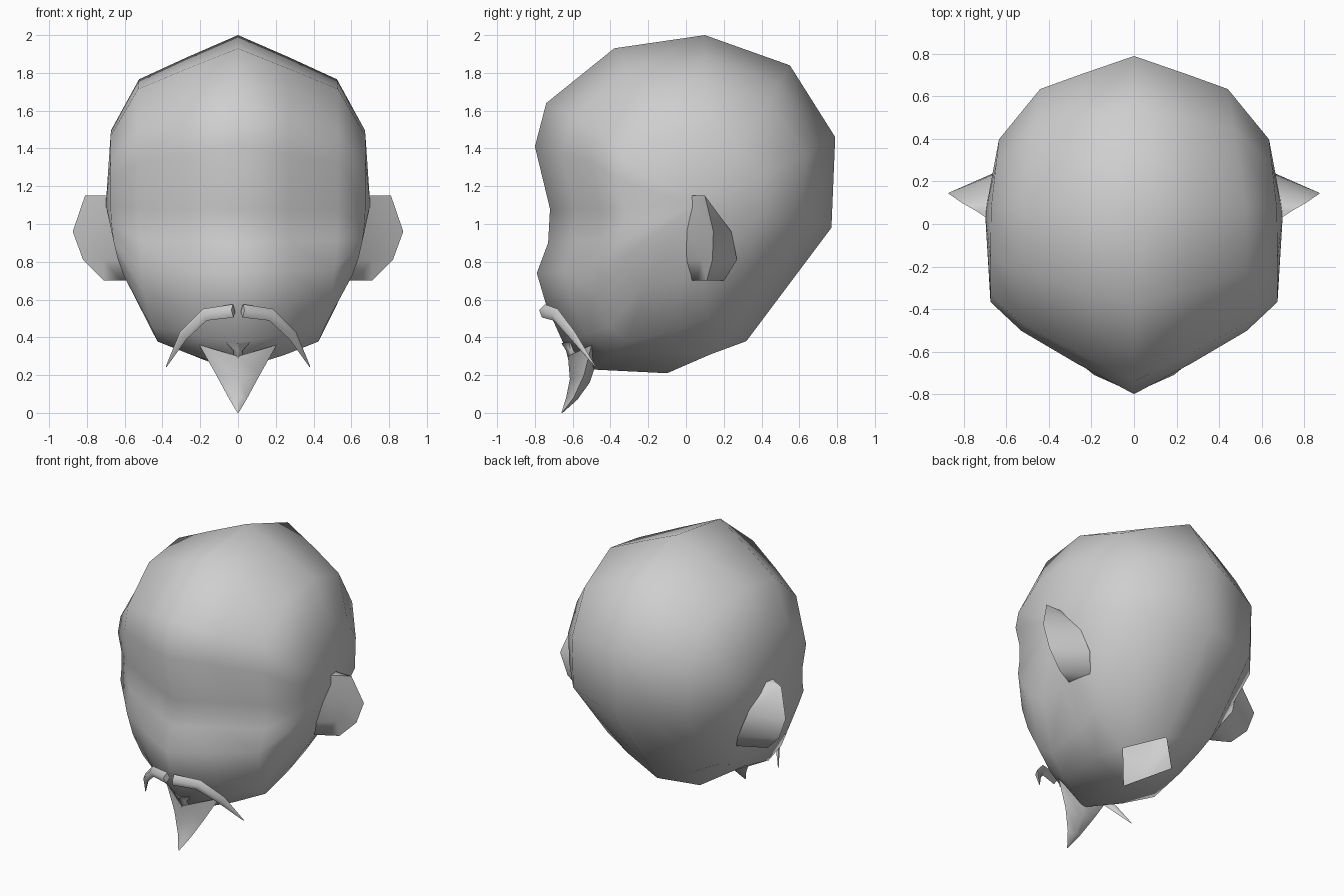
import bpy, bmesh, math
from mathutils import Vector

cube = bpy.data.objects.get("Cube")
if cube:
    bpy.data.objects.remove(cube, do_unlink=True)

grey = bpy.data.materials.new("plain_grey")
grey.use_nodes = True
grey.diffuse_color = (0.62, 0.62, 0.62, 1)
grey.node_tree.nodes["Principled BSDF"].inputs["Base Color"].default_value = (0.62, 0.62, 0.62, 1)


def loft(rings):
    """Join closed rings of equal length with quads and close both ends."""
    bm = bmesh.new()
    loops = [[bm.verts.new(p) for p in ring] for ring in rings]
    count = len(rings[0])
    for a, b in zip(loops, loops[1:]):
        for i in range(count):
            j = (i + 1) % count
            bm.faces.new((a[i], a[j], b[j], b[i]))
    caps = [bm.faces.new(loops[0]), bm.faces.new(loops[-1])]
    return bm, loops, caps


def finish(bm, name, sharp_angle=None):
    bmesh.ops.recalc_face_normals(bm, faces=bm.faces[:])
    mesh = bpy.data.meshes.new(name)
    bm.to_mesh(mesh)
    bm.free()
    mesh.materials.append(grey)
    mesh.shade_smooth()
    if sharp_angle:
        mesh.set_sharp_from_angle(angle=math.radians(sharp_angle))
    obj = bpy.data.objects.new(name, mesh)
    bpy.context.collection.objects.link(obj)


# Head: midline profile (y, z), shrunk towards the sides in steps
profile = [(.1, 2), (-.38, 1.93), (-.74, 1.64), (-.8, 1.41), (-.72, 1.08),
           (-.73, .9), (-.79, .74), (-.74, .57), (-.65, .37), (-.5, .23),
           (-.1, .21), (.13, .3), (.32, .38), (.77, .98), (.79, 1.46), (.55, 1.84)]
NECK = 11
MID_Y, MID_Z = .05, 1.1


def head_ring(side, width, height, jaw, front, back, low_taper, rear_taper):
    ring = []
    for y, z in profile:
        dy, dz = y - MID_Y, z - MID_Z
        low, rear = max(0, -dz / .88), max(0, dy / .75)
        # The face keeps more of its height below the eyes
        face = min(1, max(0, -dy / .84)) ** 2 if dz < 0 else 0
        ring.append((side * width * (1 - low_taper * low ** 2 - rear_taper * rear),
                     MID_Y + dy * (front if dy < 0 else back),
                     MID_Z + dz * (height + (jaw - height) * face)))
    return ring


steps = [(.27, .87, .97, .83, .88, .1, .05),
         (.53, .74, .95, .65, .79, .2, .17),
         (.675, .44, .54, .49, .47, .15, .06)]
rings = [head_ring(-1, *s) for s in reversed(steps)]
rings.append([(0, y, z) for y, z in profile])
rings += [head_ring(1, *s) for s in steps]
bm, loops, caps = loft(rings)

# Raise the middle of each side
for side, cap in zip((-1, 1), caps):
    centre = bmesh.ops.poke(bm, faces=[cap])["verts"][0]
    centre.co = (side * .7, MID_Y, MID_Z)

# Diamond neck opening
middle = loops[3]
for side, ring in ((-1, loops[2]), (1, loops[4])):
    ring[NECK].co = (side * .2, .13, .31)
bm.verts.remove(middle[NECK])
for ring in (loops[2], loops[4]):
    for n in (NECK - 1, NECK + 1):
        bm.faces.new((middle[n], ring[NECK], ring[n]))
finish(bm, "head")

# Ears: each section runs front root, inner crease, rim, back root
ear_sections = [
    (1.15, (.68, .02), (.74, .06), (.81, .10), (.66, .1)),
    (.96, (.65, .0), (.78, .095), (.875, .145), (.64, .24)),
    (.81, (.60, .0), (.71, .08), (.82, .14), (.59, .27)),
    (.70, (.54, .02), (.62, .06), (.71, .11), (.53, .2)),
]
# Moustache: path point and half thickness
moustache_path = [((.025, -.755, .54), .036), ((.175, -.69, .52), .034),
                  ((.29, -.6, .41), .029), ((.38, -.48, .245), .003)]


def tube_rings(path, side):
    points = [Vector((side * p[0], p[1], p[2])) for p, r in path]
    result = []
    for i, (p, (q, r)) in enumerate(zip(points, path)):
        along = (points[min(i + 1, len(points) - 1)] - points[max(i - 1, 0)]).normalized()
        out = Vector((side * .4, -1, .2))
        out = (out - along * out.dot(along)).normalized()
        up = along.cross(out)
        result.append([p + up * r, p + out * r * .7, p - up * r, p - out * r * .7])
    return result


for side, word in ((1, "left"), (-1, "right")):
    ear = [[(side * x, y, z) for x, y in points] for z, *points in ear_sections]
    finish(loft(ear)[0], word + "_ear", 75)
    finish(loft(tube_rings(moustache_path, side))[0], word + "_moustache", 75)


# Goatee: ridge, side horns and back, narrowing to a curved tip
def beard_ring(half, front, sides, back):
    return [(0, *front), (half, *sides), (0, *back), (-half, *sides)]


goatee = [beard_ring(.205, (-.625, .3), (-.5, .36), (-.48, .25)),
          beard_ring(.115, (-.615, .18), (-.54, .2), (-.51, .16)),
          beard_ring(.05, (-.635, .08), (-.595, .08), (-.575, .07)),
          beard_ring(.003, (-.66, .0), (-.657, .0), (-.654, .0))]
finish(loft(goatee)[0], "goatee", 100)

# Small tuft under the lip
tuft = [beard_ring(.065, (-.66, .37), (-.62, .375), (-.6, .37)),
        beard_ring(.025, (-.635, .33), (-.61, .33), (-.57, .33)),
        beard_ring(.02, (-.62, .27), (-.6, .27), (-.54, .26))]
finish(loft(tuft)[0], "lip_tuft", 100)
